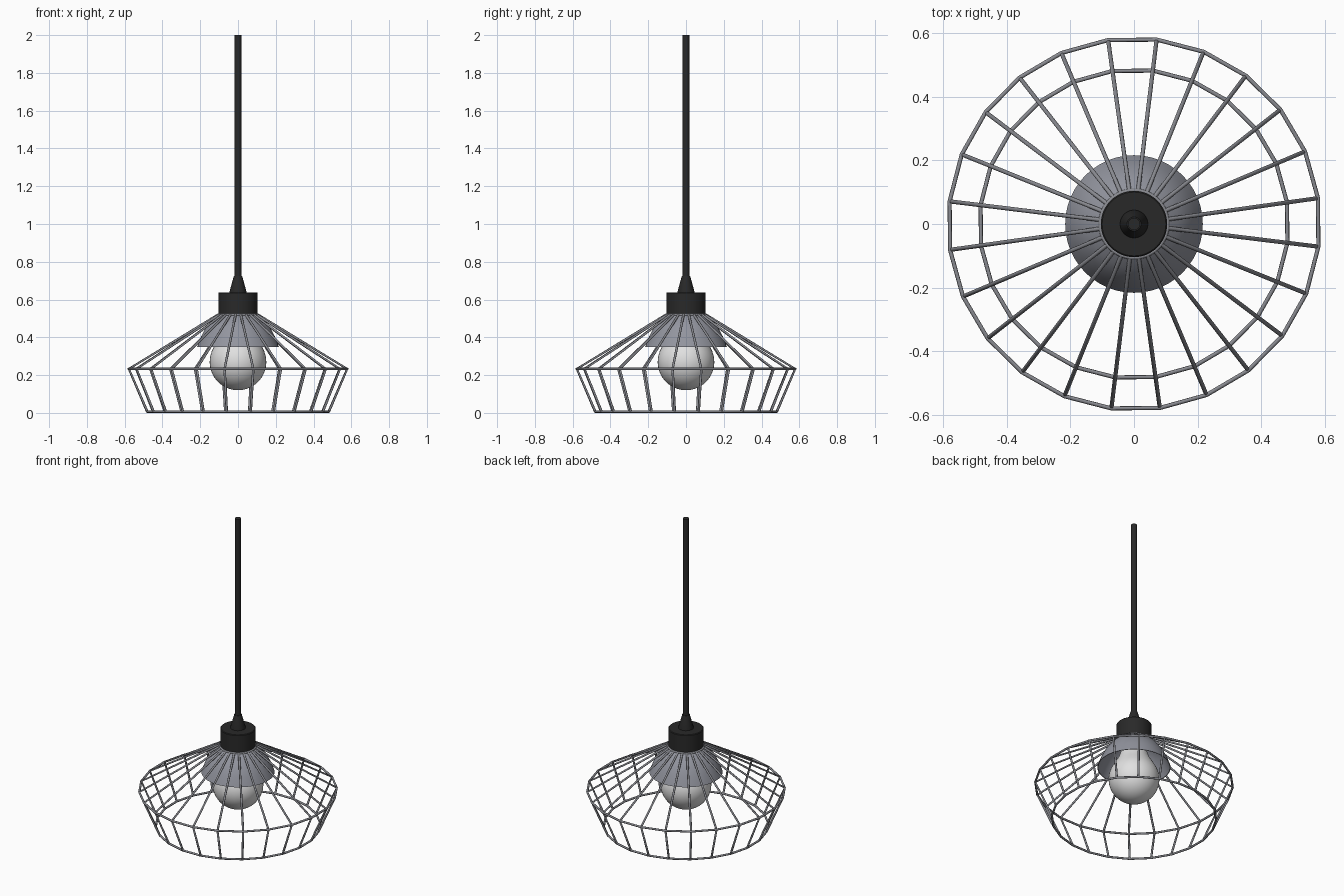
import bpy, bmesh, math

if "Cube" in bpy.data.objects:
    bpy.data.objects.remove(bpy.data.objects["Cube"])

def material(name, rgb):
    m = bpy.data.materials.new(name)
    m.diffuse_color = (*rgb, 1)
    m.use_nodes = True
    m.node_tree.nodes["Principled BSDF"].inputs["Base Color"].default_value = m.diffuse_color
    return m

BLACK = material("black_plastic", (0.022, 0.022, 0.022))
METAL = material("grey_metal", (0.29, 0.30, 0.345))
WIRE = material("wire_grey", (0.25, 0.255, 0.28))
GLASS = material("bulb_white", (0.75, 0.75, 0.75))

def activate(ob):
    bpy.ops.object.select_all(action='DESELECT')
    ob.select_set(True)
    bpy.context.view_layer.objects.active = ob

def lathe(name, profile, sides, mat, closed=False, angle=35):
    """Revolve an (r, z) profile around z; closed joins the last point to the first."""
    bm = bmesh.new()
    rings = []
    for r, z in profile:
        if r < 1e-5:
            rings.append([bm.verts.new((0, 0, z))] * sides)
        else:
            rings.append([bm.verts.new((r * math.cos(2 * math.pi * i / sides),
                                        r * math.sin(2 * math.pi * i / sides), z))
                          for i in range(sides)])
    pairs = list(zip(rings, rings[1:])) + ([(rings[-1], rings[0])] if closed else [])
    for a, b in pairs:
        for i in range(sides):
            j = (i + 1) % sides
            loop = list(dict.fromkeys((a[i], a[j], b[j], b[i])))
            if len(loop) > 2:
                bm.faces.new(loop)
    bmesh.ops.recalc_face_normals(bm, faces=bm.faces)
    me = bpy.data.meshes.new(name)
    bm.to_mesh(me)
    bm.free()
    me.materials.append(mat)
    ob = bpy.data.objects.new(name, me)
    bpy.context.collection.objects.link(ob)
    activate(ob)
    bpy.ops.object.shade_smooth_by_angle(angle=math.radians(angle))
    return ob

def wires(name, paths, cyclic, radius):
    cu = bpy.data.curves.new(name, 'CURVE')
    cu.dimensions = '3D'
    cu.bevel_depth = radius
    cu.bevel_resolution = 2
    cu.use_fill_caps = True
    for pts in paths:
        sp = cu.splines.new('POLY')
        sp.points.add(len(pts) - 1)
        for p, co in zip(sp.points, pts):
            p.co = (*co, 1)
        sp.use_cyclic_u = cyclic
    cu.materials.append(WIRE)
    ob = bpy.data.objects.new(name, cu)
    bpy.context.collection.objects.link(ob)
    activate(ob)
    bpy.ops.object.convert(target='MESH')

# Hanging cord, strain relief cone and socket cap
lathe("cord", [(0, 0.70), (0.019, 0.70), (0.019, 2.0), (0, 2.0)], 16, BLACK)
lathe("cord_grip", [(0, 0.63), (0.044, 0.63), (0.044, 0.645), (0.022, 0.725), (0, 0.725)], 24, BLACK)
lathe("socket_cap", [(0, 0.52), (0.104, 0.52), (0.104, 0.634), (0.100, 0.638), (0, 0.638)], 48, BLACK)

# Inner reflector: thin domed shell
outer = [(0.104, 0.522), (0.14, 0.492), (0.17, 0.453), (0.195, 0.405), (0.216, 0.350)]
inner = [(r - 0.004, z - 0.003 if i < 4 else z) for i, (r, z) in enumerate(outer)]
lathe("reflector", outer + inner[::-1], 48, METAL, closed=True)

# Bulb: sphere that tapers into a neck
R, ZC = 0.15, 0.27
ball = [(R * math.sin(math.radians(a)), ZC - R * math.cos(math.radians(a))) for a in range(0, 121, 8)]
lathe("bulb", ball + [(0.113, 0.375), (0.092, 0.41), (0.078, 0.45), (0.07, 0.52), (0, 0.52)], 40, GLASS)

# Wire cage: bent ribs and three polygon rings
N, OFF = 24, math.radians(8)
STOPS = [(0.106, 0.520), (0.583, 0.233), (0.485, 0.007)]

def point(r, z, k):
    a = OFF + 2 * math.pi * k / N
    return (r * math.cos(a), r * math.sin(a), z)

wires("cage_ribs", [[point(r, z, k) for r, z in STOPS] for k in range(N)], False, 0.0065)
wires("cage_rings", [[point(r, z, k) for k in range(N)] for r, z in STOPS], True, 0.0065)
